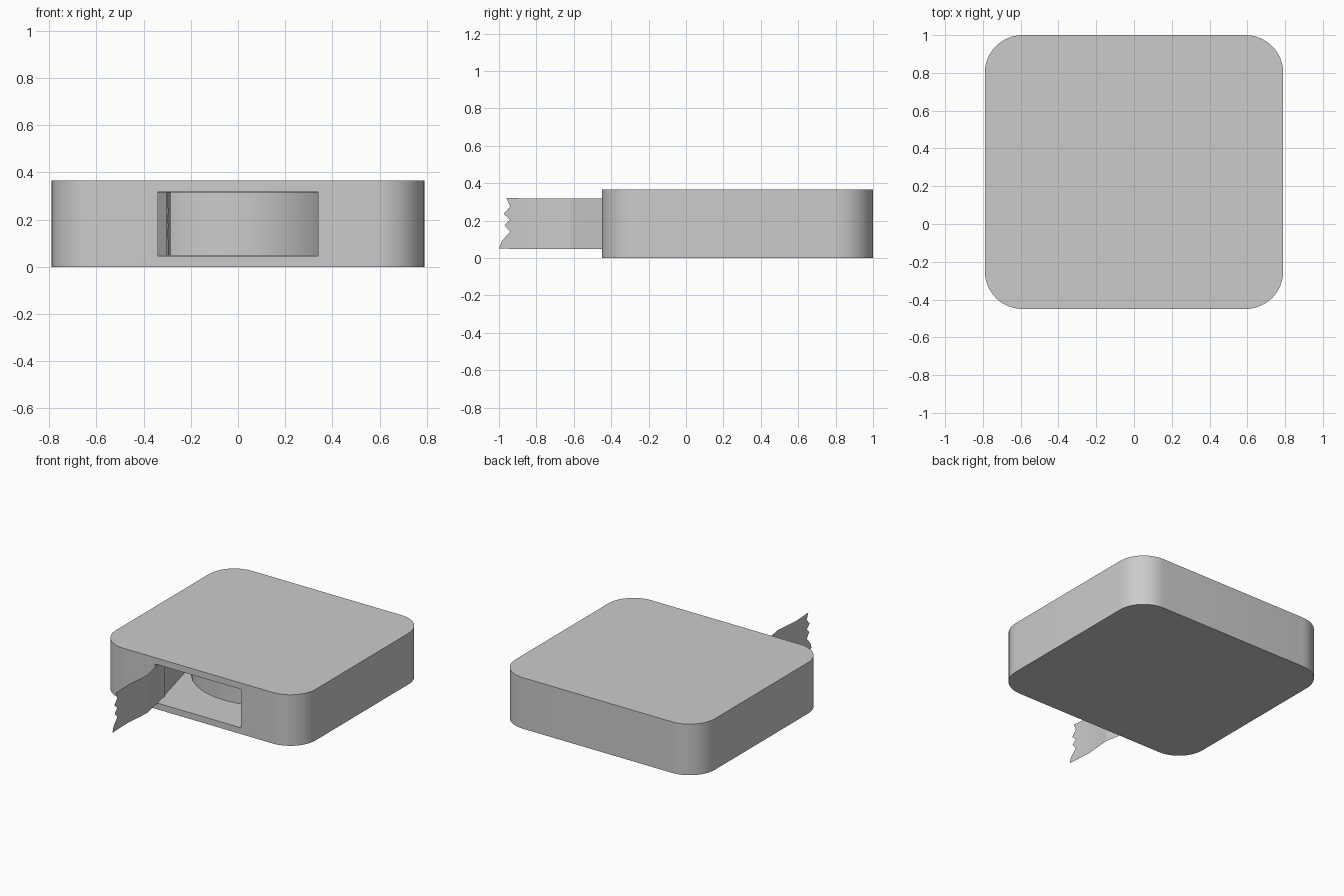
import bpy, bmesh, math

if "Cube" in bpy.data.objects:
    bpy.data.objects.remove(bpy.data.objects["Cube"])

FLOOR, CEIL = 0.045, 0.32


def add_object(name, bm):
    mesh = bpy.data.meshes.new(name)
    bmesh.ops.recalc_face_normals(bm, faces=bm.faces)
    bm.to_mesh(mesh)
    bm.free()
    ob = bpy.data.objects.new(name, mesh)
    bpy.context.collection.objects.link(ob)
    return ob


def rounded_rect(x, y0, y1, r, steps=12):
    """Counter-clockwise outline, starting at the front right corner."""
    corners = [(x - r, y0 + r, -90), (x - r, y1 - r, 0),
               (r - x, y1 - r, 90), (r - x, y0 + r, 180)]
    pts = []
    for cx, cy, start in corners:
        for i in range(steps + 1):
            a = math.radians(start + 90 * i / steps)
            pts.append((cx + r * math.cos(a), cy + r * math.sin(a)))
    return pts


def prism(name, outline, z0, z1):
    bm = bmesh.new()
    low = [bm.verts.new((x, y, z0)) for x, y in outline]
    top = [bm.verts.new((x, y, z1)) for x, y in outline]
    bm.faces.new(low[::-1])
    bm.faces.new(top)
    n = len(outline)
    for i in range(n):
        j = (i + 1) % n
        bm.faces.new((low[i], low[j], top[j], top[i]))
    return add_object(name, bm)


def smooth(ob, angle=30):
    bpy.ops.object.select_all(action='DESELECT')
    ob.select_set(True)
    bpy.context.view_layer.objects.active = ob
    bpy.ops.object.shade_smooth_by_angle(angle=math.radians(angle))


# Dispenser case with rounded corners
case = prism("case", rounded_rect(0.79, -0.45, 1.0, 0.2), 0, 0.365)

# Inner cavity with a neck leading out of the front slot
cavity = rounded_rect(0.68, -0.34, 0.89, 0.12, 6)
cavity += [(-0.34, -0.34), (-0.34, -0.6), (0.34, -0.6), (0.34, -0.34)]
cutter = prism("cavity_cutter", cavity, FLOOR, CEIL)
cutter.hide_render = True
cutter.hide_set(True)
cut = case.modifiers.new("cavity", 'BOOLEAN')
cut.operation = 'DIFFERENCE'
cut.solver = 'EXACT'
cut.object = cutter
smooth(case)

# Strip: pulled-out tail, then one turn around the roll
path = [(-0.304, -0.81), (-0.287, -0.62), (-0.32, -0.45)]
TURN = 32
for i in range(TURN + 1):
    a = math.radians(194 - 360 * i / TURN)
    r = 0.5 - 0.012 * i / TURN
    path.append((r * math.cos(a), 0.32 + r * math.sin(a)))

# Torn end: y and z of the jagged edge, bottom to top
torn = [(-1.0, 0.05), (-0.985, 0.09), (-0.94, 0.14), (-0.97, 0.175),
        (-0.94, 0.205), (-0.975, 0.235), (-0.94, 0.275), (-0.96, CEIL)]
bm = bmesh.new()
edge = [bm.verts.new((-0.304 - (y + 0.81) * 0.055, y, z)) for y, z in torn]
prev = None
for x, y in path:
    pair = (bm.verts.new((x, y, FLOOR + 0.002)), bm.verts.new((x, y, CEIL - 0.002)))
    if prev is None:
        bm.faces.new(edge + [pair[1], pair[0]])
    else:
        bm.faces.new((prev[0], prev[1], pair[1], pair[0]))
    prev = pair
strip = add_object("tape_strip", bm)
smooth(strip, 15)
